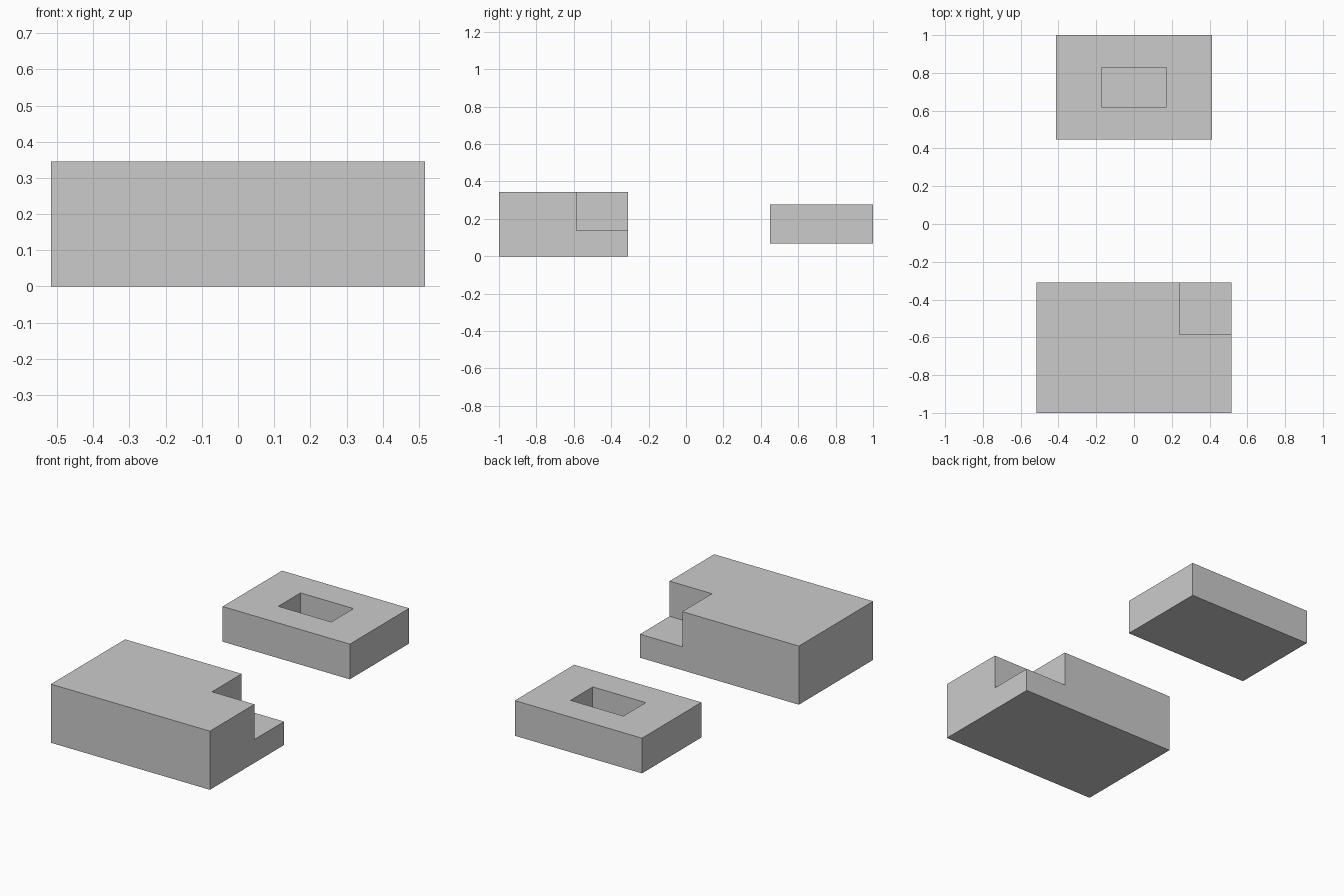
import bpy
from mathutils import Vector

if "Cube" in bpy.data.objects:
    bpy.data.objects.remove(bpy.data.objects["Cube"])

U = 2 / 29  # design unit: the whole model is 29 units long


def box(name, lo, hi):
    """Axis-aligned box between two corners given in design units."""
    lo, hi = Vector(lo) * U, Vector(hi) * U
    bpy.ops.mesh.primitive_cube_add(size=1, location=(lo + hi) / 2)
    ob = bpy.context.object
    ob.name = name
    ob.scale = hi - lo
    bpy.ops.object.transform_apply(location=False, rotation=False, scale=True)
    return ob


def cut(target, cutter):
    """Subtract a hidden cutter from the target."""
    mod = target.modifiers.new("cut", 'BOOLEAN')
    mod.operation = 'DIFFERENCE'
    mod.solver = 'EXACT'
    mod.object = cutter
    bpy.context.view_layer.objects.active = target
    bpy.ops.object.modifier_apply(modifier=mod.name)
    cutter.hide_render = True
    bpy.data.objects.remove(cutter, do_unlink=True)


# Front block with a stepped notch in its back right top corner
notched_block = box("notched_block", (-7.5, -14.5, 0), (7.5, -4.5, 5))
cut(notched_block, box("notch_cutter", (3.5, -8.5, 2), (9, -3, 6)))

# Raised rear block with a blind rectangular pocket in the top
pocket_block = box("pocket_block", (-6, 6.5, 1), (6, 14.5, 4))
cut(pocket_block, box("pocket_cutter", (-2.5, 9, 2), (2.5, 12, 5)))
